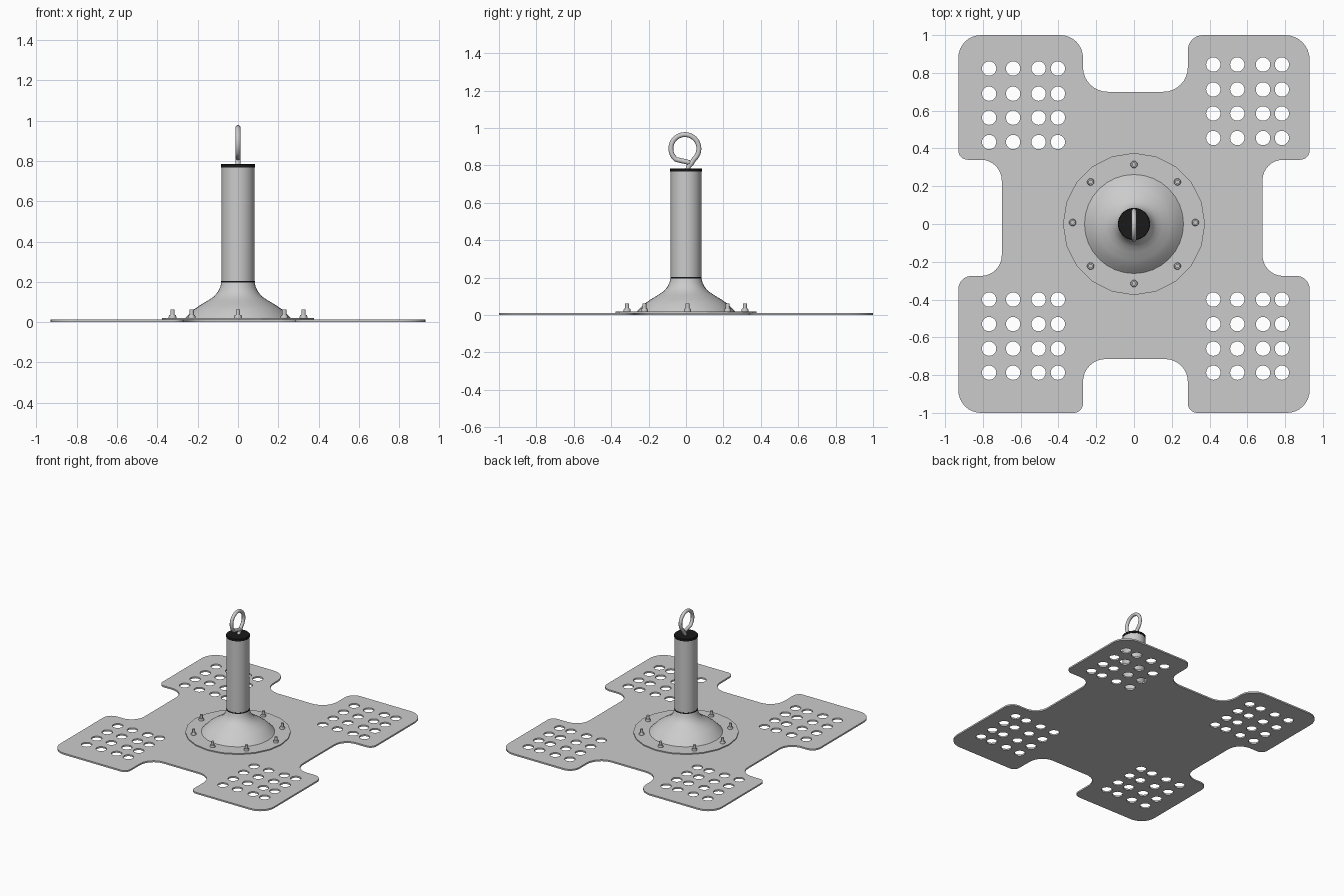
import bpy, bmesh, math
from mathutils import Vector

if "Cube" in bpy.data.objects:
    bpy.data.objects.remove(bpy.data.objects["Cube"])

black = bpy.data.materials.new("black_rubber")
black.diffuse_color = (0.01, 0.01, 0.01, 1)
black.use_nodes = True
black.node_tree.nodes["Principled BSDF"].inputs["Base Color"].default_value = black.diffuse_color


def finish(ob, angle=40, mat=None):
    bpy.ops.object.select_all(action='DESELECT')
    ob.select_set(True)
    bpy.context.view_layer.objects.active = ob
    if ob.type != 'MESH':
        bpy.ops.object.convert(target='MESH')
        ob = bpy.context.view_layer.objects.active
    bpy.ops.object.shade_smooth_by_angle(angle=math.radians(angle))
    if mat:
        ob.data.materials.append(mat)
    return ob


def lathe(name, profile, sides, loc=(0, 0, 0), angle=40, mat=None):
    """Closed solid of revolution from (radius, z) points, bottom to top."""
    bm = bmesh.new()
    rings = [[bm.verts.new((r * math.cos(2 * math.pi * i / sides),
                            r * math.sin(2 * math.pi * i / sides), z))
              for i in range(sides)] for r, z in profile]
    for a, b in zip(rings, rings[1:]):
        for i in range(sides):
            j = (i + 1) % sides
            bm.faces.new((a[i], a[j], b[j], b[i]))
    bm.faces.new(rings[0][::-1])
    bm.faces.new(rings[-1])
    me = bpy.data.meshes.new(name)
    bm.to_mesh(me)
    bm.free()
    ob = bpy.data.objects.new(name, me)
    ob.location = loc
    bpy.context.collection.objects.link(ob)
    return finish(ob, angle, mat)


def rounded(corners, steps=8):
    """Polygon outline with a fillet radius at every (x, y, r) corner."""
    out = []
    n = len(corners)
    for i, (x, y, r) in enumerate(corners):
        p = Vector((x, y))
        a = (Vector(corners[i - 1][:2]) - p).normalized() * r
        b = (Vector(corners[(i + 1) % n][:2]) - p).normalized() * r
        for k in range(steps + 1):
            t = math.pi / 2 * k / steps
            out.append(p + a * (1 - math.sin(t)) + b * (1 - math.cos(t)))
    return out


def add_poly(cu, pts, cyclic=True):
    sp = cu.splines.new('POLY')
    sp.points.add(len(pts) - 1)
    for q, p in zip(sp.points, pts):
        q.co = (*p, 1) if len(p) == 3 else (p[0], p[1], 0, 1)
    sp.use_cyclic_u = cyclic


# Base plate: four lobes with notches between them
outline = rounded([
    (-0.93, 1, .12), (-0.27, 1, .12), (-0.27, .70, .13), (.285, .70, .13),
    (.285, 1, .08), (.93, 1, .13), (.93, .34, .05), (.68, .34, .11),
    (.68, -.275, .11), (.93, -.275, .07), (.93, -1, .12), (.285, -1, .05),
    (.285, -.715, .12), (-.27, -.715, .12), (-.27, -1, .05), (-.93, -1, .12),
    (-.93, -.275, .07), (-.70, -.275, .11), (-.70, .34, .11), (-.93, .34, .05)])
cu = bpy.data.curves.new("base_plate", 'CURVE')
cu.dimensions = '2D'
cu.fill_mode = 'BOTH'
cu.extrude = 0.006
add_poly(cu, outline)

# Drainage holes, a 4 x 4 grid in each lobe
left, right = (-.767, -.64, -.505, -.403), (.42, .547, .683, .783)
low = (-.40, -.53, -.66, -.787)
grids = [(left, (.823, .69, .563, .434)), (right, (.844, .712, .585, .455)),
         (left, low), (right, low)]
for xs, ys in grids:
    for x in xs:
        for y in ys:
            add_poly(cu, [(x + .038 * math.cos(2 * math.pi * k / 20),
                           y + .038 * math.sin(2 * math.pi * k / 20)) for k in range(20)])
plate = bpy.data.objects.new("base_plate", cu)
plate.location.z = 0.006
bpy.context.collection.objects.link(plate)
finish(plate, 30)

# Flange and flared foot
lathe("flange", [(.376, .012), (.376, .02)], 20, angle=10)
lathe("flared_foot", [(.262, .02), (.247, .035), (.22, .062), (.19, .083), (.15, .107),
                      (.12, .127), (.10, .15), (.088, .175), (.082, .2)], 32)

# Post with seal ring and end cap
lathe("post", [(.082, .2), (.082, .767)], 32)
lathe("seal_ring", [(.084, .196), (.084, .204)], 32, mat=black)
lathe("end_cap", [(.085, .767), (.085, .782), (.082, .785)], 32, mat=black)

# Bolts around the flange
for i in range(8):
    a = math.pi / 4 * i
    lathe("bolt_%d" % (i + 1), [(.019, .02), (.019, .026), (.016, .036), (.011, .036), (.011, .062)],
          12, (.325 * math.cos(a), .315 * math.sin(a) + (.008 if i % 4 == 0 else 0), 0))

# Lifting eye: a bent rod, stem then open loop
path = [(0, .01, .775), (0, .013, .795), (0, .03, .812)]
for k in range(33):
    a = math.radians(-50 + 280 * k / 32)
    path.append((0, -.006 + .075 * math.cos(a), .89 + .075 * math.sin(a)))
path += [(0, -.035, .828), (0, .02, .815)]
eye = bpy.data.curves.new("lifting_eye", 'CURVE')
eye.dimensions = '3D'
eye.bevel_depth = 0.013
eye.bevel_resolution = 4
eye.use_fill_caps = True
add_poly(eye, path, False)
rod = bpy.data.objects.new("lifting_eye", eye)
bpy.context.collection.objects.link(rod)
finish(rod, 50)
